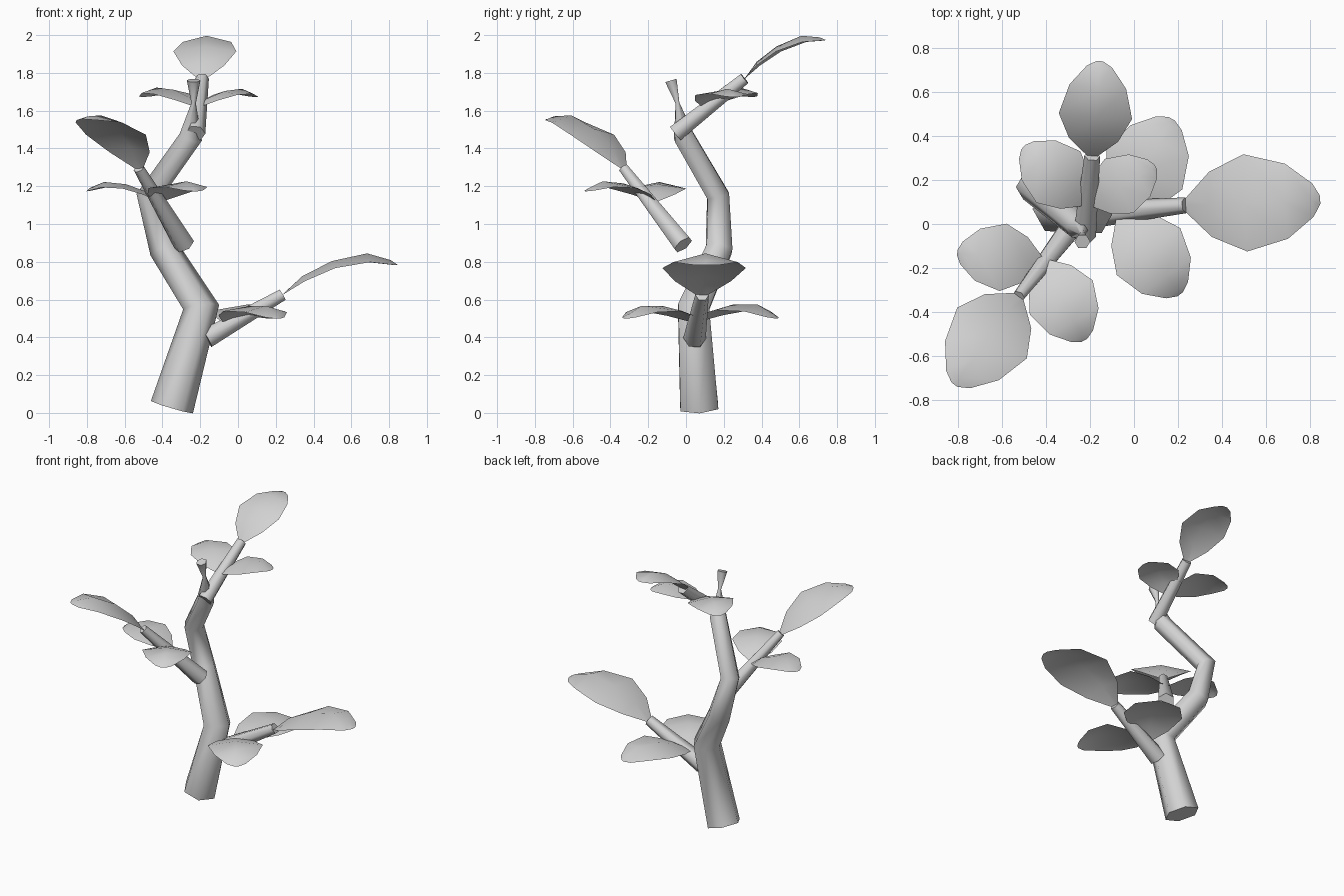
import bpy, math
from mathutils import Vector

if "Cube" in bpy.data.objects:
    bpy.data.objects.remove(bpy.data.objects["Cube"])

grey = bpy.data.materials.new("plain_grey")
grey.diffuse_color = (0.65, 0.65, 0.65, 1)
grey.use_nodes = True
grey.node_tree.nodes["Principled BSDF"].inputs["Base Color"].default_value = grey.diffuse_color


def make(name, verts, faces, angle):
    me = bpy.data.meshes.new(name)
    me.from_pydata(verts, [], faces)
    me.materials.append(grey)
    me.polygons.foreach_set("use_smooth", [True] * len(me.polygons))
    me.set_sharp_from_angle(angle=math.radians(angle))
    ob = bpy.data.objects.new(name, me)
    bpy.context.collection.objects.link(ob)
    return ob


def tube(name, path, sides=6):
    """Low-poly tapered tube through (x, y, z, radius) points."""
    pts = [Vector(p[:3]) for p in path]
    n = len(pts)
    verts, faces = [], []
    for i, p in enumerate(pts):
        a = (p - pts[i - 1]).normalized() if i else Vector()
        b = (pts[i + 1] - p).normalized() if i < n - 1 else Vector()
        t = (a + b).normalized()
        ref = Vector((1, 0, 0)) if abs(t.x) < 0.75 else Vector((0, 1, 0))
        u = (ref - t * ref.dot(t)).normalized()
        v = t.cross(u)
        for k in range(sides):
            c = 2 * math.pi * k / sides
            verts.append(p + (u * math.cos(c) + v * math.sin(c)) * path[i][3])
    for i in range(n - 1):
        for k in range(sides):
            j = (k + 1) % sides
            faces.append((i * sides + k, i * sides + j,
                          (i + 1) * sides + j, (i + 1) * sides + k))
    faces.append(tuple(reversed(range(sides))))
    faces.append(tuple(range((n - 1) * sides, n * sides)))
    return make(name, verts, faces, 65)


# leaf rows: distance along, half width, midrib height, edge droop (relative to length)
LEAF = [(0, .05, 0, 0), (.2, .235, .115, .045), (.47, .35, .18, .06),
        (.77, .27, .175, .075), (.95, .12, .075, .04), (1, .03, .02, 0)]


def leaf(name, base, tip, wide=1.0):
    """Thin arched leaf whose edges droop from the midrib."""
    base, tip = Vector(base), Vector(tip)
    d = tip - base
    size = d.length
    d.normalize()
    side = Vector((0, 0, 1)).cross(d).normalized()
    up = d.cross(side)
    verts, faces = [], []
    for t, w, h, droop in LEAF:
        for s in (1, 0, -1):
            lift = h - abs(s) * droop
            verts.append(base + (d * t + side * s * w * wide + up * lift) * size)
    for r in range(len(LEAF) - 1):
        for c in range(2):
            a = r * 3 + c
            faces.append((a, a + 3, a + 4, a + 1))
    return make(name, verts, faces, 60)


# crooked trunk, ending in a pinched stub
tube("trunk", [(-.35, .07, .03, .116), (-.195, .04, .56, .096),
               (-.39, .175, .865, .08), (-.47, .17, 1.15, .068),
               (-.25, -.01, 1.46, .062), (-.235, -.045, 1.64, .012),
               (-.235, -.08, 1.76, .036)])

# branch name, start, end, end-leaf tip, side-leaf base, two side-leaf tips
BRANCHES = [
    ("lower", (-.165, .045, .395, .06), (.235, .085, .625, .036), (.85, .11, .77),
     (-.06, .045, .48), (.17, .48, .49), (.21, -.32, .49)),
    ("middle", (-.285, -.015, .89, .057), (-.525, -.33, 1.295, .03), (-.82, -.735, 1.545),
     (-.42, -.17, 1.12), (-.805, -.13, 1.165), (-.225, -.53, 1.165)),
    ("upper", (-.225, -.055, 1.48, .052), (-.19, .31, 1.77, .036), (-.155, .745, 1.965),
     (-.21, .10, 1.62), (-.505, .35, 1.665), (.10, .26, 1.665)),
]
for name, start, end, end_tip, side_base, tip_a, tip_b in BRANCHES:
    tube(name + "_branch", [start, end])
    leaf(name + "_end_leaf", end[:3], end_tip)
    leaf(name + "_side_leaf_a", side_base, tip_a, 1.13)
    leaf(name + "_side_leaf_b", side_base, tip_b, 1.13)
